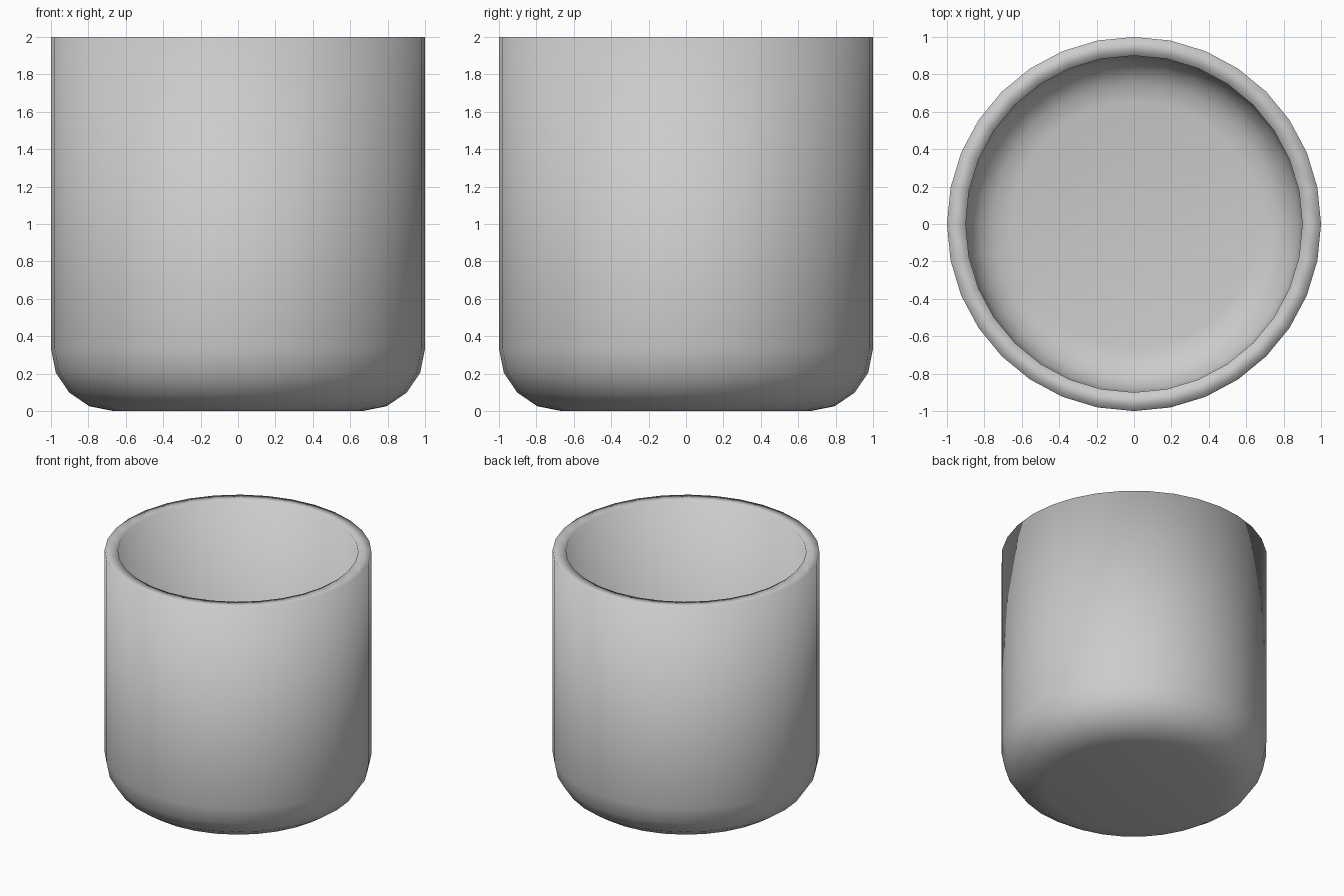
import bpy, bmesh
from math import cos, sin, pi

if "Cube" in bpy.data.objects:
    bpy.data.objects.remove(bpy.data.objects["Cube"])

SIDES = 32

# Cup profile (radius, height): outer base curve, wall, rim, inner wall, inner floor
outer = [(0.667, 0.0), (0.795, 0.026), (0.902, 0.098), (0.974, 0.205), (1.0, 0.333), (1.0, 2.0)]
inner = [(0.9, 2.0), (0.9, 0.343), (0.882, 0.244), (0.831, 0.169), (0.756, 0.118), (0.657, 0.1)]

bm = bmesh.new()
rings = [[bm.verts.new((r * cos(2 * pi * i / SIDES), r * sin(2 * pi * i / SIDES), z))
          for i in range(SIDES)] for r, z in outer + inner]

# Wall bands between neighbouring rings
for a, b in zip(rings, rings[1:]):
    for i in range(SIDES):
        j = (i + 1) % SIDES
        bm.faces.new((a[i], a[j], b[j], b[i]))

# Underside and inner floor
bm.faces.new(rings[0][::-1])
bm.faces.new(rings[-1])
bmesh.ops.recalc_face_normals(bm, faces=bm.faces)
for f in bm.faces:
    f.smooth = True

mesh = bpy.data.meshes.new("cup")
bm.to_mesh(mesh)
bm.free()
bpy.context.collection.objects.link(bpy.data.objects.new("cup", mesh))
